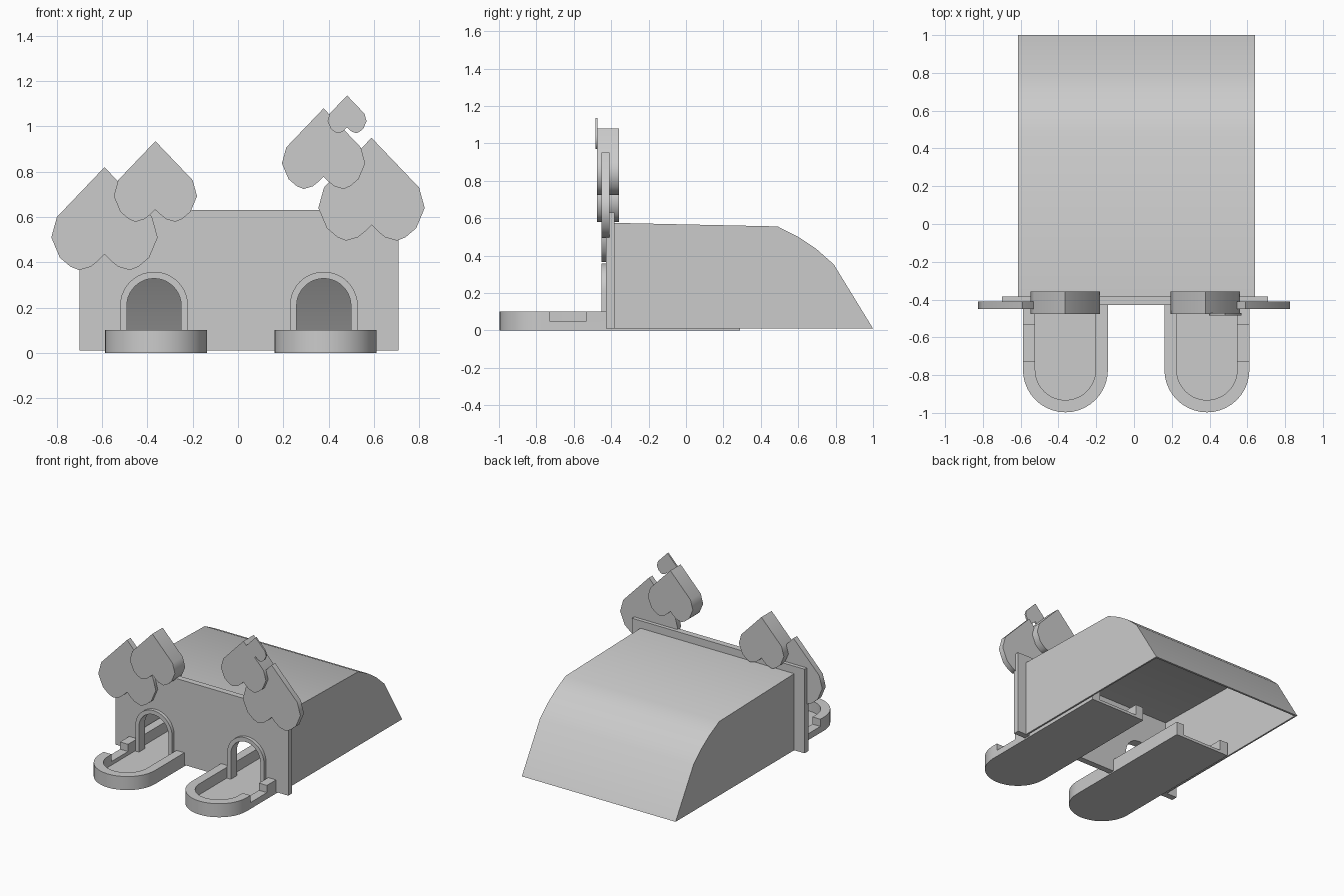
import bpy, bmesh, math

old = bpy.data.objects.get("Cube")
if old:
    bpy.data.objects.remove(old, do_unlink=True)

grey = bpy.data.materials.new("plain grey")
grey.use_nodes = True
grey.diffuse_color = (0.6, 0.6, 0.6, 1)
grey.node_tree.nodes["Principled BSDF"].inputs["Base Color"].default_value = (0.6, 0.6, 0.6, 1)


def prism(name, outline, axis, low, high):
    """Extrude a 2D outline along x, y or z between two positions."""
    place = {"x": lambda a, b: (low, a, b),
             "y": lambda a, b: (a, low, b),
             "z": lambda a, b: (a, b, low)}[axis]
    bm = bmesh.new()
    base = bm.faces.new([bm.verts.new(place(a, b)) for a, b in outline])
    grown = bmesh.ops.extrude_face_region(bm, geom=[base])
    moved = [v for v in grown["geom"] if isinstance(v, bmesh.types.BMVert)]
    step = [high - low if axis == k else 0 for k in "xyz"]
    bmesh.ops.translate(bm, verts=moved, vec=step)
    bmesh.ops.recalc_face_normals(bm, faces=bm.faces)
    mesh = bpy.data.meshes.new(name)
    bm.to_mesh(mesh)
    bm.free()
    mesh.materials.append(grey)
    obj = bpy.data.objects.new(name, mesh)
    bpy.context.collection.objects.link(obj)
    return obj


def activate(obj):
    bpy.ops.object.select_all(action="DESELECT")
    obj.select_set(True)
    bpy.context.view_layer.objects.active = obj


def carve(obj, cutter):
    """Subtract the cutter, then discard it."""
    mod = obj.modifiers.new("cut", "BOOLEAN")
    mod.operation = "DIFFERENCE"
    mod.solver = "EXACT"
    mod.object = cutter
    activate(obj)
    bpy.ops.object.modifier_apply(modifier=mod.name)
    bpy.data.objects.remove(cutter, do_unlink=True)


def smooth(obj):
    activate(obj)
    bpy.ops.object.shade_smooth_by_angle(angle=math.radians(45))


def arch(cx, r, base, spring, up=1, steps=20):
    """Straight legs from base joined by a half circle at spring."""
    arc = [(cx - r * math.cos(math.pi * i / steps),
            spring + up * r * math.sin(math.pi * i / steps)) for i in range(steps + 1)]
    return [(cx - r, base)] + arc + [(cx + r, base)]


# Hollow body with a curved back, open underneath and behind the front wall
roof = [(-0.39, 0.575), (0.49, 0.556), (0.605, 0.497), (0.695, 0.437), (0.79, 0.353), (1, 0.01)]
body = prism("body", [(-0.39, 0.01)] + roof, "x", -0.615, 0.64)
inner = [(-0.5, 0.563), (0.487, 0.543), (0.598, 0.486), (0.687, 0.427), (0.78, 0.345), (0.993, -0.003)]
carve(body, prism("hollow", [(-0.5, -0.003)] + inner, "x", -0.603, 0.628))
smooth(body)

# Front wall with two arched doorways, and their raised frames
DOORS = (("right", -0.371), ("left", 0.379))
outline = [(-0.70, 0.01)]
for side, cx in DOORS:
    outline += arch(cx, 0.12, 0.01, 0.208)
outline += [(0.71, 0.01), (0.71, 0.63), (-0.70, 0.63)]
smooth(prism("front_wall", outline, "y", -0.428, -0.383))
for side, cx in DOORS:
    ring = arch(cx, 0.15, 0.01, 0.208) + arch(cx, 0.12, 0.01, 0.208)[::-1]
    smooth(prism(side + "_door_frame", ring, "y", -0.453, -0.427))

# Long rounded trays running through the doorways, notched on the outer rim
for side, cx, out in (("right", -0.363, -1), ("left", 0.386, 1)):
    tray = prism(side + "_tray", arch(cx, 0.225, 0.29, -0.772, -1), "z", 0, 0.1)
    carve(tray, prism("channel", arch(cx, 0.16, 0.4, -0.772, -1), "z", 0.02, 0.2))
    a, b = cx + out * 0.14, cx + out * 0.3
    carve(tray, prism("notch", [(a, -0.727), (b, -0.727), (b, -0.535), (a, -0.535)], "z", 0.047, 0.2))
    smooth(tray)

# Upside-down heart leaves: half outline from the tip to the cleft, for width 1
HALF = [(0.447, -0.468), (0.5, -0.66), (0.42, -0.85), (0.32, -0.935),
        (0.24, -0.968), (0.13, -0.936), (0.06, -0.88)]


def heart(name, x, tip, width, front, back):
    shape = [(0, 0)] + HALF + [(0, -0.82)] + [(-a, b) for a, b in reversed(HALF)]
    smooth(prism(name, [(x + a * width, tip + b * width) for a, b in shape], "y", front, back))


heart("right_outer_heart", -0.59, 0.82, 0.47, -0.451, -0.41)
heart("right_inner_heart", -0.365, 0.935, 0.368, -0.477, -0.357)
heart("left_inner_heart", 0.378, 1.08, 0.368, -0.477, -0.357)
heart("left_outer_heart", 0.59, 0.95, 0.47, -0.451, -0.41)
heart("small_top_heart", 0.482, 1.137, 0.172, -0.484, -0.472)
